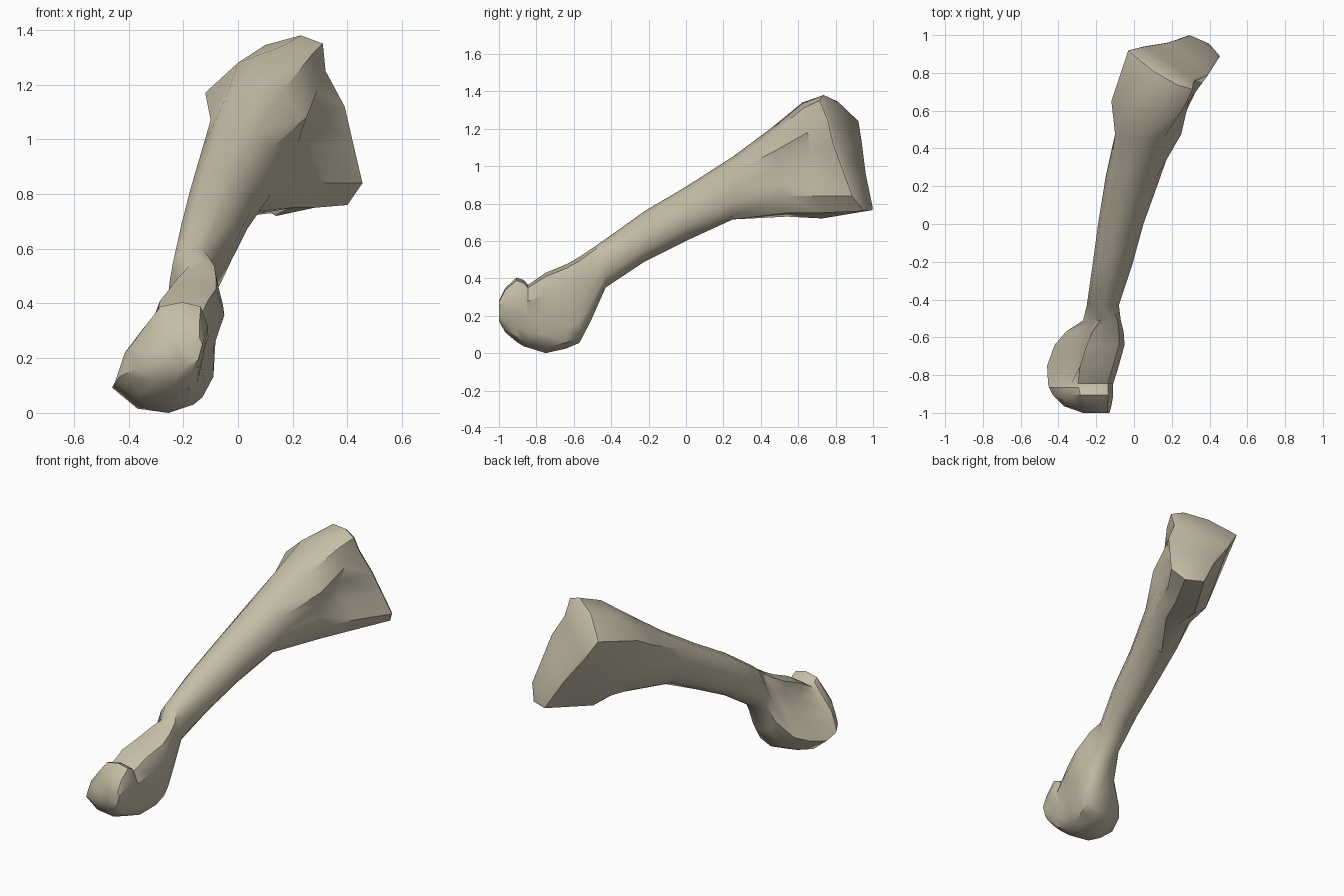
import bpy
import bmesh
from math import sin, cos, tau, radians

old_cube = bpy.data.objects.get("Cube")
if old_cube:
    bpy.data.objects.remove(old_cube, do_unlink=True)

SIDES = 12

# Cross-section outlines as (x, z), from the upper ridge round towards +x
ROUND = [(sin(tau * i / SIDES), cos(tau * i / SIDES)) for i in range(SIDES)]
HEAD = [(-.19, .42), (-.11, .40), (-.08, .31), (-.10, .20), (-.12, .10), (-.16, .03),
        (-.25, 0), (-.36, .015), (-.45, .09), (-.41, .22), (-.34, .32), (-.28, .40)]
NECK = [(.06, 1.2), (.16, 1.17), (.25, 1.08), (.22, .99), (.23, .91), (.24, .84),
        (.20, .75), (.12, .73), (.03, .77), (-.07, .93), (-.10, 1.07), (-.04, 1.16)]
FLARE = [(.16, 1.34), (.27, 1.31), (.29, 1.18), (.25, 1.08), (.27, .97), (.33, .84),
         (.28, .75), (.14, .72), (.04, .80), (-.06, 1.0), (-.12, 1.17), (0, 1.28)]
JOINT = [(.23, 1.38), (.31, 1.35), (.32, 1.25), (.39, 1.12), (.42, .99), (.455, .84),
         (.40, .76), (.29, .765), (.18, .95), (.05, 1.12), (-.03, 1.24), (.10, 1.345)]


def fitted(outline, y, left, right, bottom, top, dent=0):
    """Stretch an outline to the given bounds; dent hollows both flanks."""
    xs, zs = zip(*outline)
    width, height = max(xs) - min(xs), max(zs) - min(zs)
    ring = []
    for i, (x, z) in enumerate(outline):
        px = left + (x - min(xs)) / width * (right - left)
        pz = bottom + (z - min(zs)) / height * (top - bottom)
        if i in (9, 10):
            px += dent
        elif i == 3:
            px -= dent / 3
        ring.append((px, y, pz))
    return ring


def slanted(outline, offset, x_slope, z_slope):
    """Place an outline on a leaning plane."""
    return [(x, offset + x_slope * x + z_slope * z, z) for x, z in outline]


# Rounded lower head with a raised lip and hollow flanks
rings = [
    fitted(HEAD, -1.0, -.27, -.13, .17, .28),
    fitted(HEAD, -.965, -.37, -.12, .11, .35),
    fitted(HEAD, -.905, -.43, -.11, .06, .405),
    fitted(HEAD, -.865, -.45, -.11, .035, .39),
    fitted(HEAD, -.845, -.455, -.11, .03, .365, dent=.02),
    fitted(HEAD, -.75, -.46, -.08, 0, .43, dent=.07),
    fitted(HEAD, -.64, -.42, -.05, .025, .475, dent=.06),
    fitted(HEAD, -.57, -.36, -.055, .055, .515, dent=.03),
    fitted(HEAD, -.51, -.27, -.07, .17, .555),
]
# Slender shaft
rings += [
    fitted(ROUND, -.43, -.25, -.08, .35, .61),
    fitted(ROUND, -.22, -.22, -.01, .49, .76),
    fitted(ROUND, 0, -.19, .05, .60, .89),
    fitted(ROUND, .25, -.15, .14, .715, 1.05),
]
# Flared base ending in the leaning joint face
rings += [
    slanted(NECK, .68, 0, -.19),
    slanted(FLARE, .85, 0, -.17),
    slanted(JOINT, 1.488, -.45, -.47),
]

bm = bmesh.new()
loops = [[bm.verts.new(point) for point in ring] for ring in rings]
for lower, upper in zip(loops, loops[1:]):
    for i in range(SIDES):
        j = (i + 1) % SIDES
        bm.faces.new((lower[i], lower[j], upper[j], upper[i]))
bm.faces.new(loops[0])
joint_face = bm.faces.new(loops[-1])
bmesh.ops.recalc_face_normals(bm, faces=bm.faces[:])
# Softened rim round the joint face
bmesh.ops.inset_region(bm, faces=[joint_face], thickness=.012, depth=.008)
bmesh.ops.triangulate(bm, faces=[f for f in bm.faces if len(f.verts) > 4])

mesh = bpy.data.meshes.new("foot_bone")
bm.to_mesh(mesh)
bm.free()

# Single bone colour
colour = (.56, .51, .39, 1)
material = bpy.data.materials.new("bone_beige")
material.use_nodes = True
material.diffuse_color = colour
shader = next(n for n in material.node_tree.nodes if n.type == "BSDF_PRINCIPLED")
shader.inputs["Base Color"].default_value = colour
shader.inputs["Roughness"].default_value = .8
mesh.materials.append(material)

bone = bpy.data.objects.new("foot_bone", mesh)
bpy.context.collection.objects.link(bone)
bpy.ops.object.select_all(action="DESELECT")
bone.select_set(True)
bpy.context.view_layer.objects.active = bone
bpy.ops.object.shade_smooth_by_angle(angle=radians(40))
